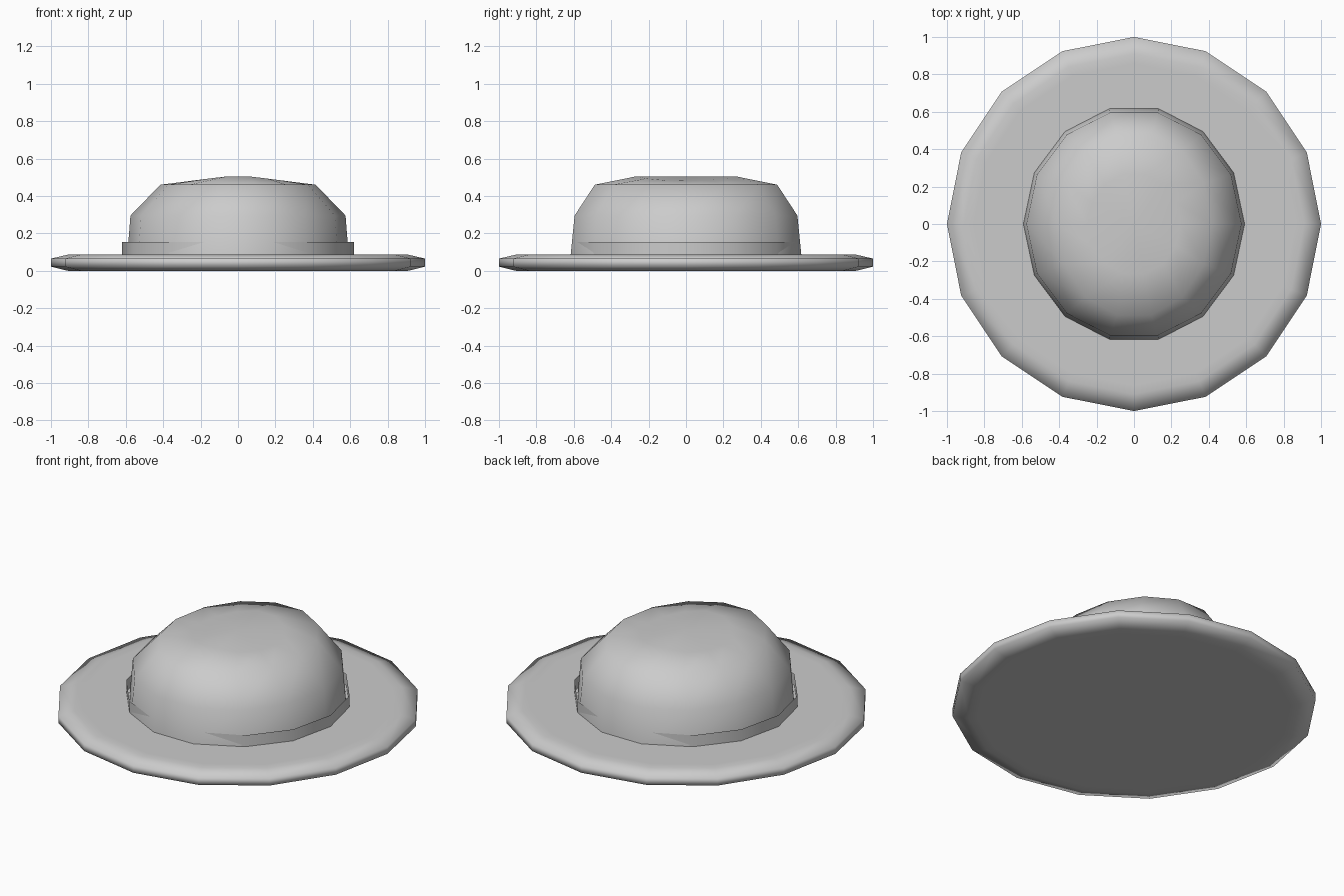
import bpy, bmesh, math

if "Cube" in bpy.data.objects:
    bpy.data.objects.remove(bpy.data.objects["Cube"])

grey = bpy.data.materials.new("felt_grey")
grey.diffuse_color = (0.6, 0.6, 0.6, 1)
grey.use_nodes = True
grey.node_tree.nodes["Principled BSDF"].inputs["Base Color"].default_value = grey.diffuse_color


def lathe(name, sides, rings, cap_low=False, cap_top=False, height=None):
    """Stack elliptical rings (rx, ry, z) into one smooth surface."""
    bm = bmesh.new()
    loops = []
    for rx, ry, z in rings:
        loop = []
        for i in range(sides):
            a = 2 * math.pi * i / sides
            x, y = rx * math.cos(a), ry * math.sin(a)
            loop.append(bm.verts.new((x, y, height(x, z) if height else z)))
        loops.append(loop)
    for low, high in zip(loops, loops[1:]):
        for i in range(sides):
            j = (i + 1) % sides
            bm.faces.new((low[i], low[j], high[j], high[i]))
    if cap_low:
        bm.faces.new(loops[0][::-1])
    if cap_top:
        z = rings[-1][2]
        tip = bm.verts.new((0, 0, z))
        for i in range(sides):
            bm.faces.new((loops[-1][i], loops[-1][(i + 1) % sides], tip))
    for f in bm.faces:
        f.smooth = True
    mesh = bpy.data.meshes.new(name)
    bm.to_mesh(mesh)
    bm.free()
    mesh.materials.append(grey)
    ob = bpy.data.objects.new(name, mesh)
    bpy.context.collection.objects.link(ob)
    return ob


def ridge(x, z):
    """Top of the crown falls away sideways from a front-to-back ridge."""
    if z < 0.5:
        return z
    return z - 0.045 * max(0, abs(x) - 0.06) / 0.355


# Brim: flat sixteen-sided disc with a bevelled rim
brim = [(0.86, 0.0), (0.91, 0.0), (1.0, 0.022), (1.0, 0.065), (0.91, 0.086), (0.86, 0.086)]
lathe("brim", 16, [(r, r, z) for r, z in brim], cap_low=True, cap_top=True)

# Crown: fourteen-sided oval dome
lathe("crown", 14, [(0.592, 0.633, 0.08), (0.575, 0.611, 0.295),
                    (0.415, 0.5, 0.46), (0.25, 0.272, 0.505)],
      cap_top=True, height=ridge)

# Band: open upright ring around the foot of the crown
lathe("hat_band", 14, [(0.62, 0.62, 0.08), (0.62, 0.62, 0.155)])
